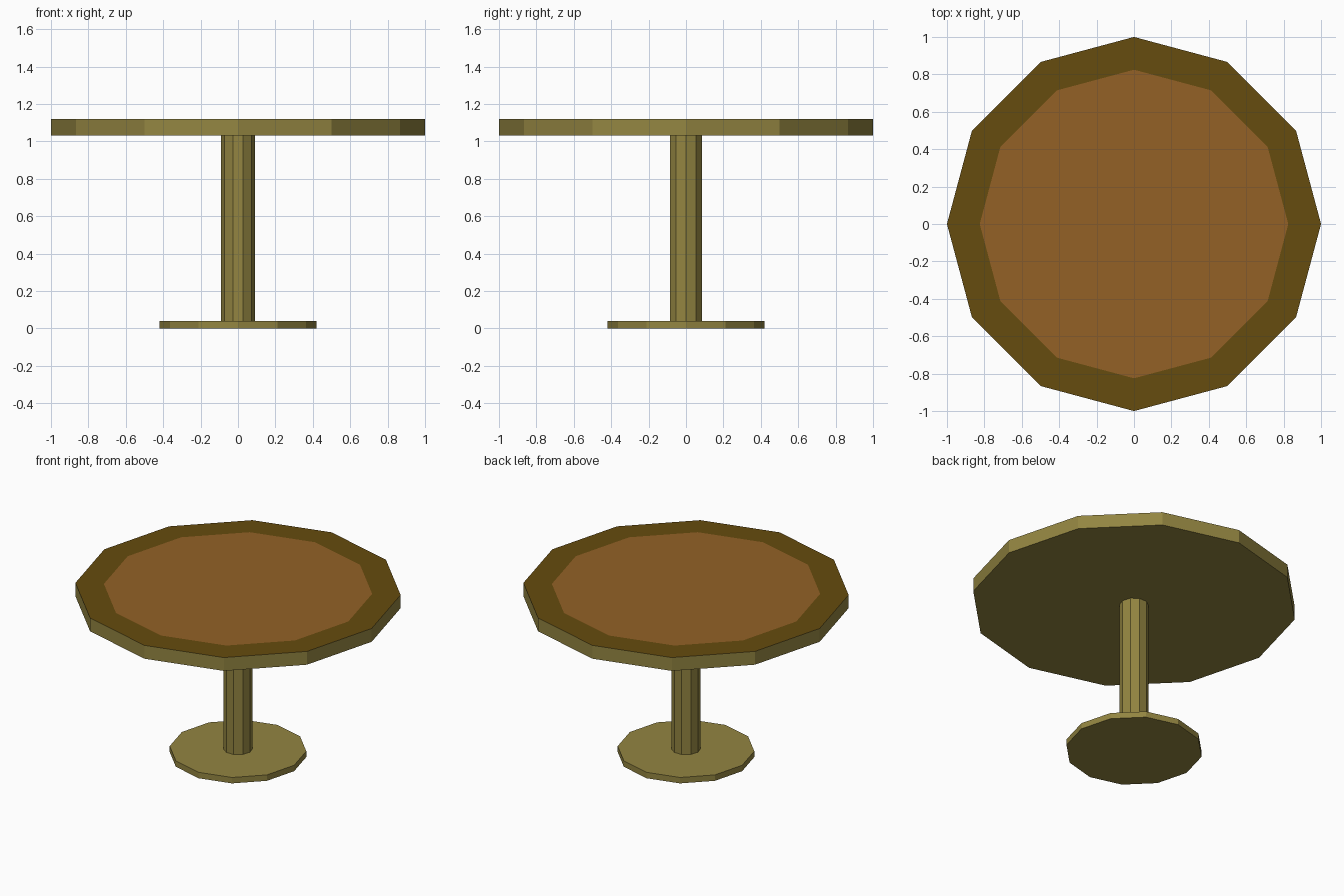
import bpy, bmesh, math

if "Cube" in bpy.data.objects:
    bpy.data.objects.remove(bpy.data.objects["Cube"])


def material(name, srgb):
    lin = [((c / 255 + 0.055) / 1.055) ** 2.4 if c > 10 else c / 255 / 12.92 for c in srgb]
    m = bpy.data.materials.new(name)
    m.diffuse_color = (*lin, 1)
    m.use_nodes = True
    m.node_tree.nodes["Principled BSDF"].inputs["Base Color"].default_value = m.diffuse_color
    return m


olive = material("olive wood", (147, 133, 65))
rim = material("dark brown rim", (102, 76, 14))
inlay = material("warm brown inlay", (147, 97, 38))


def prism(name, sides, radius, z0, z1, mats, inset=0):
    """Flat-sided upright prism with a corner on +x; optional coloured inset on top."""
    bm = bmesh.new()
    ring = [bm.verts.new((radius * math.cos(2 * math.pi * i / sides),
                          radius * math.sin(2 * math.pi * i / sides), z0))
            for i in range(sides)]
    bottom = bm.faces.new(ring)
    ext = bmesh.ops.extrude_face_region(bm, geom=[bottom], use_keep_orig=True)["geom"]
    bmesh.ops.translate(bm, verts=[v for v in ext if isinstance(v, bmesh.types.BMVert)],
                        vec=(0, 0, z1 - z0))
    bmesh.ops.recalc_face_normals(bm, faces=bm.faces)
    if inset:
        top = max(bm.faces, key=lambda f: f.calc_center_median().z)
        edge = bmesh.ops.inset_region(bm, faces=[top], thickness=inset,
                                      use_even_offset=True)["faces"]
        for f in edge:
            f.material_index = 1
        top.material_index = 2
    mesh = bpy.data.meshes.new(name)
    bm.to_mesh(mesh)
    bm.free()
    for m in mats:
        mesh.materials.append(m)
    obj = bpy.data.objects.new(name, mesh)
    bpy.context.collection.objects.link(obj)
    return obj


# Foot plate, column and inlaid table top
prism("base_plate", 12, 0.42, 0.0, 0.04, [olive])
prism("column", 10, 0.09, 0.04, 1.03, [olive])
prism("table_top", 12, 1.0, 1.03, 1.12, [olive, rim, inlay],
      inset=(1 - 0.825) * math.cos(math.pi / 12))
